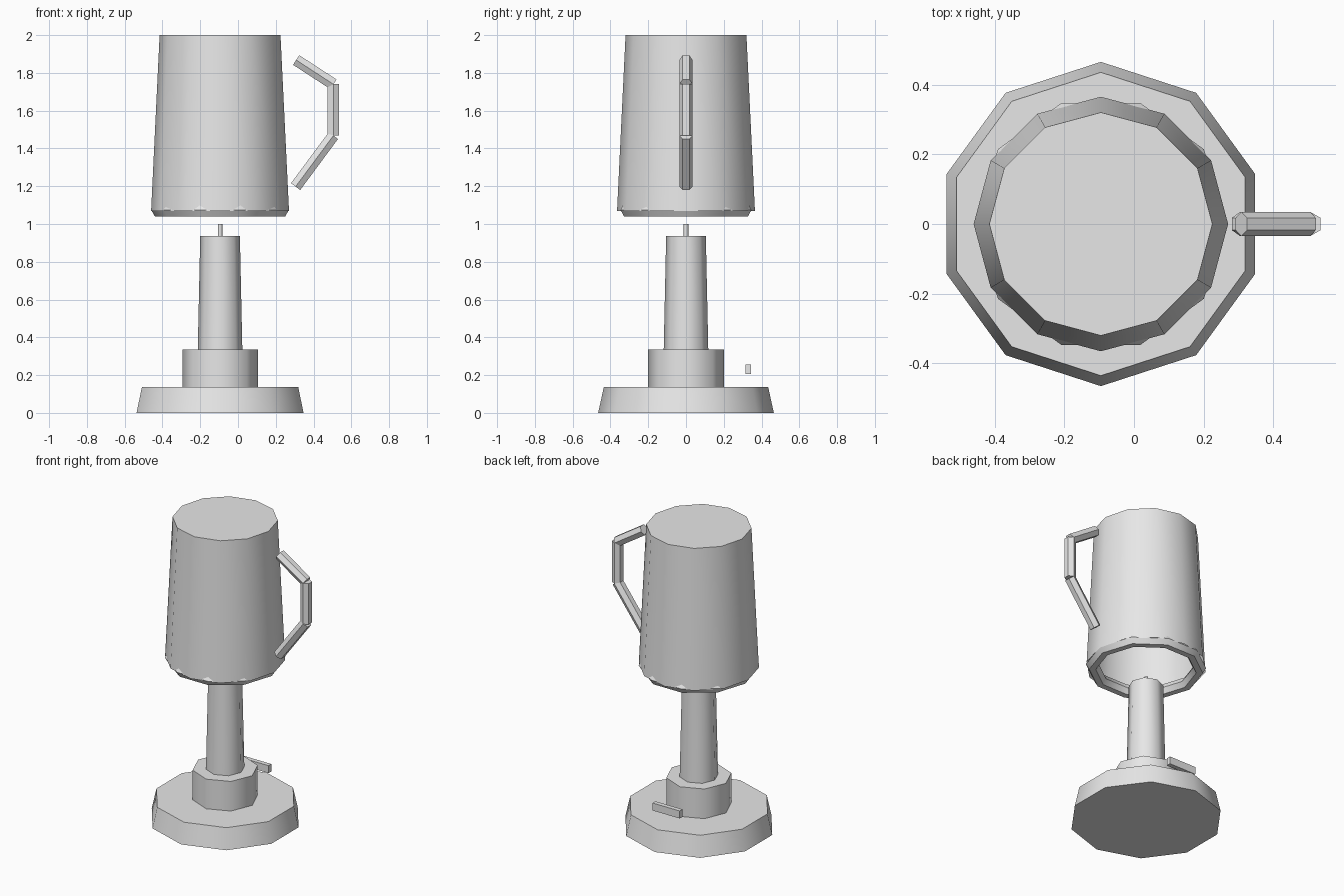
import bpy, bmesh, math
from mathutils import Vector, Matrix

cube = bpy.data.objects.get("Cube")
if cube:
    bpy.data.objects.remove(cube, do_unlink=True)

AXIS_X = -0.095  # shared axis of stand and cup

grey = bpy.data.materials.new("plain_grey")
grey.use_nodes = True
grey.diffuse_color = (0.8, 0.8, 0.8, 1)
grey.node_tree.nodes["Principled BSDF"].inputs["Base Color"].default_value = (0.8, 0.8, 0.8, 1)


def finish(name):
    obj = bpy.context.object
    obj.name = obj.data.name = name
    obj.data.materials.append(grey)
    bpy.ops.object.shade_smooth_by_angle(angle=math.radians(50))
    return obj


def turned(name, sides, r_low, r_high, z_low, z_high):
    """Upright tapered prism on the shared axis."""
    bpy.ops.mesh.primitive_cone_add(
        vertices=sides, radius1=r_low, radius2=r_high, depth=z_high - z_low,
        location=(AXIS_X, 0, (z_low + z_high) / 2))
    return finish(name)


def handle_bar(name, start, end, radius=0.035):
    """Six-sided bar in the xz plane with corners pointing to the front and back."""
    a, b = Vector((start[0], 0, start[1])), Vector((end[0], 0, end[1]))
    along = (b - a).normalized()
    side = Vector((0, 1, 0))
    frame = Matrix((side.cross(along), side, along)).transposed().to_4x4()
    frame.translation = (a + b) / 2
    bpy.ops.mesh.primitive_cylinder_add(vertices=6, radius=radius, depth=(b - a).length)
    bpy.context.object.matrix_world = frame
    return finish(name)


# Stand: foot, collar, column and tip
turned("foot", 10, 0.465, 0.435, 0, 0.137)
turned("collar", 8, 0.2, 0.2, 0.137, 0.335)
turned("column", 8, 0.118, 0.105, 0.335, 0.937)
turned("column_tip", 8, 0.012, 0.012, 0.937, 1.0)

# Small bar behind the collar
bpy.ops.mesh.primitive_cube_add(size=1, location=(AXIS_X, 0.33, 0.23))
bpy.context.object.scale = (0.2, 0.03, 0.05)
finish("rear_bar")

# Upturned cup, open underneath
cup = turned("cup", 12, 0.365, 0.32, 1.07, 2.0)
bm = bmesh.new()
bm.from_mesh(cup.data)
bottom = [f for f in bm.faces if f.normal.z < -0.9]
bmesh.ops.delete(bm, geom=bottom, context='FACES_ONLY')
bm.to_mesh(cup.data)
bm.free()

# Ring around the cup opening
bpy.ops.mesh.primitive_torus_add(
    major_segments=10, minor_segments=6, major_radius=0.325, minor_radius=0.04,
    location=(AXIS_X, 0, 1.075))
finish("cup_rim")

# Three-piece handle
points = [(0.308, 1.868), (0.505, 1.74), (0.505, 1.468), (0.305, 1.198)]
names = ["handle_top", "handle_grip", "handle_bottom"]
for name, start, end in zip(names, points, points[1:]):
    handle_bar(name, start, end)
